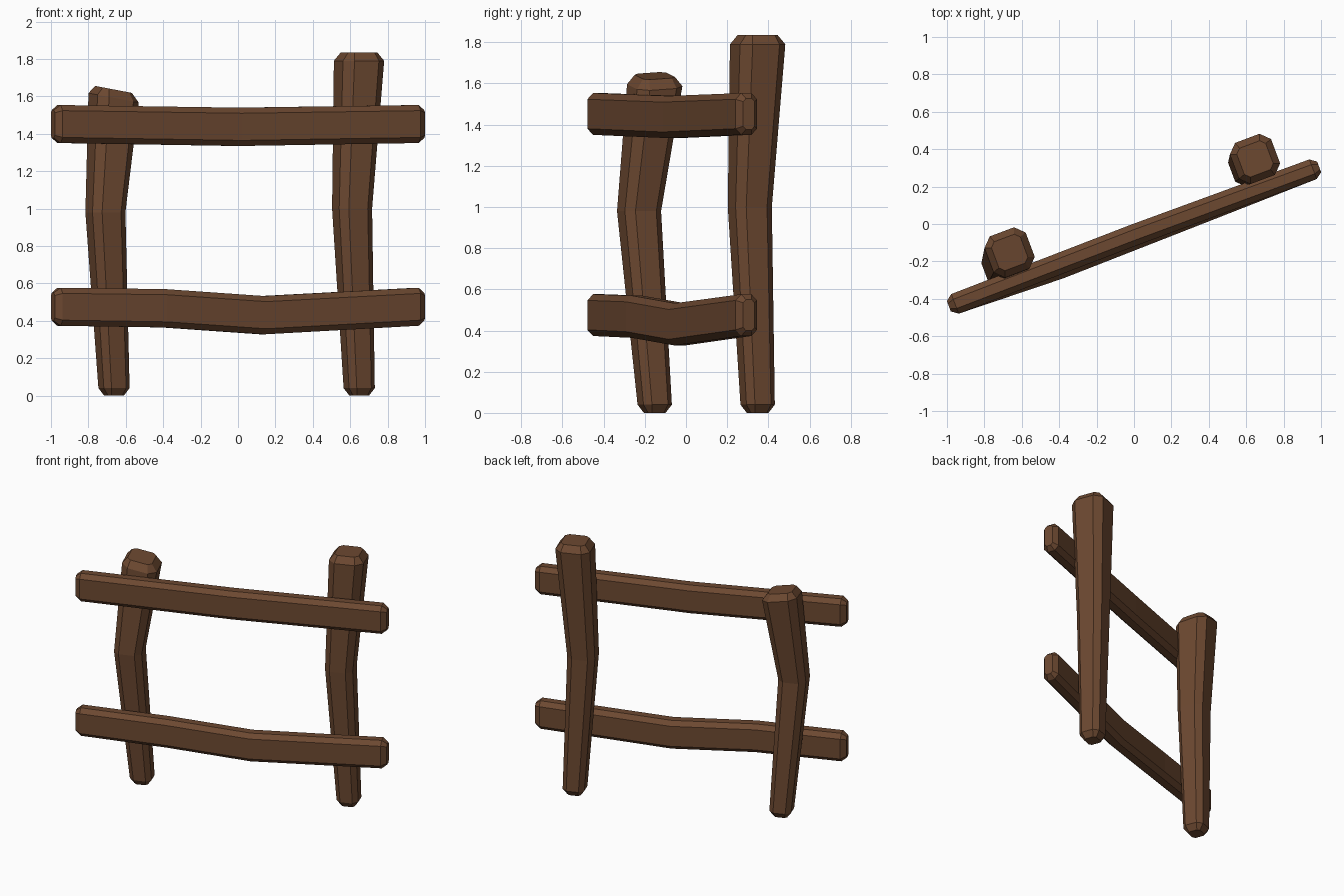
import bpy, bmesh, math
from mathutils import Vector

if "Cube" in bpy.data.objects:
    bpy.data.objects.remove(bpy.data.objects["Cube"])

ANGLE = math.radians(20.6)
U = Vector((math.cos(ANGLE), math.sin(ANGLE), 0))    # along the fence
V = Vector((-math.sin(ANGLE), math.cos(ANGLE), 0))   # across the fence
Z = Vector((0, 0, 1))

wood = bpy.data.materials.new("wood")
wood.diffuse_color = (0.15, 0.065, 0.03, 1)
wood.use_nodes = True
wood.node_tree.nodes["Principled BSDF"].inputs["Base Color"].default_value = wood.diffuse_color


def ring(centre, a, b, w, h, c, slope=0.0):
    """Chamfered rectangle in the a/b plane; slope tilts it down towards +x."""
    p, q = w / 2, h / 2
    pts = [(p, c - q), (p, q - c), (p - c, q), (c - p, q),
           (-p, q - c), (-p, c - q), (c - p, -q), (p - c, -q)]
    out = []
    for s, t in pts:
        off = a * s + b * t
        out.append(Vector(centre) + off - Z * slope * off.x)
    return out


def beam(name, rings):
    bm = bmesh.new()
    loops = [[bm.verts.new(p) for p in r] for r in rings]
    for r0, r1 in zip(loops, loops[1:]):
        for i in range(8):
            j = (i + 1) % 8
            bm.faces.new((r0[i], r0[j], r1[j], r1[i]))
    bm.faces.new(loops[0][::-1])
    bm.faces.new(loops[-1])
    bmesh.ops.recalc_face_normals(bm, faces=bm.faces)
    me = bpy.data.meshes.new(name)
    bm.to_mesh(me)
    bm.free()
    me.materials.append(wood)
    bpy.context.collection.objects.link(bpy.data.objects.new(name, me))


def post(name, base, mid, top, slope):
    bx, by = base
    tx, ty, tz = top
    beam(name, [
        ring((bx, by, 0), U, V, 0.09, 0.09, 0.015),
        ring((bx, by, 0.04), U, V, 0.147, 0.147, 0.032),
        ring(mid, U, V, 0.188, 0.188, 0.04),
        ring((tx, ty, tz - 0.045), U, V, 0.235, 0.235, 0.048, slope),
        ring((tx, ty, tz), U, V, 0.165, 0.165, 0.025, slope)])


def rail(name, z, bends):
    """bends: (x, forward/back shift, z) between the two chamfered ends."""
    def at(x, dy, zz, w, h, c):
        return ring((x, -0.067 + 0.376 * x + dy, zz), V, Z, w, h, c)
    beam(name, [at(-0.99, 0, z, 0.06, 0.15, 0.015),
                at(-0.957, 0, z, 0.112, 0.203, 0.03)]
         + [at(x, dy, zz, 0.115, 0.205, 0.03) for x, dy, zz in bends]
         + [at(0.957, 0, z, 0.112, 0.203, 0.03),
            at(0.99, 0, z, 0.06, 0.15, 0.015)])


# Upright posts, the left one with a slanted top
post("left_post", (-0.663, -0.152), (-0.709, -0.228, 0.98), (-0.665, -0.152, 1.637), 0.19)
post("right_post", (0.648, 0.348), (0.61, 0.31, 1.0), (0.647, 0.348, 1.835), 0.0)

# Crooked horizontal rails on the front
rail("upper_rail", 1.452, [(0.0, 0.008, 1.437)])
rail("lower_rail", 0.475, [(-0.4, -0.02, 0.467), (0.13, -0.012, 0.43)])
